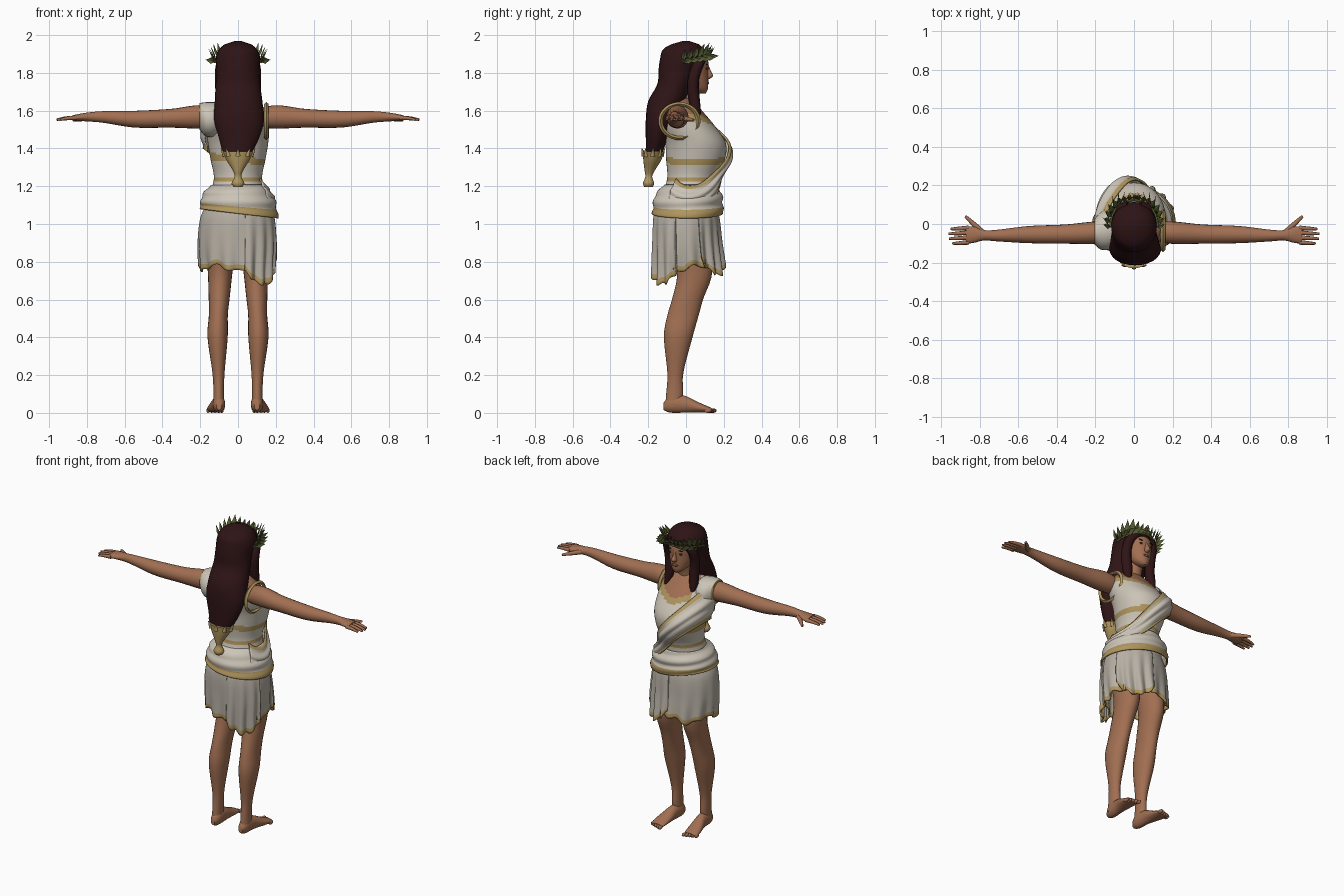
import bpy, bmesh
from math import sin, cos, pi, radians, exp
from mathutils import Vector

if "Cube" in bpy.data.objects:
    bpy.data.objects.remove(bpy.data.objects["Cube"])


def material(name, r, g, b):
    m = bpy.data.materials.new(name)
    m.use_nodes = True
    m.diffuse_color = (r, g, b, 1)
    bsdf = m.node_tree.nodes["Principled BSDF"]
    bsdf.inputs["Base Color"].default_value = (r, g, b, 1)
    bsdf.inputs["Roughness"].default_value = 0.9
    return m


SKIN = material("skin", .36, .16, .085)
CLOTH = material("cream cloth", .60, .55, .47)
SKIRT = material("grey cloth", .47, .43, .37)
GOLD = material("gold trim", .43, .30, .11)
HAIR = material("dark red hair", .028, .007, .008)
LEAF = material("olive leaf", .10, .12, .035)
LIP = material("lips", .24, .075, .05)
EYE = material("eyes", .06, .03, .02)


def finish(name, bm, mats, smooth=True):
    mesh = bpy.data.meshes.new(name)
    bm.to_mesh(mesh)
    bm.free()
    for m in mats:
        mesh.materials.append(m)
    ob = bpy.data.objects.new(name, mesh)
    bpy.context.collection.objects.link(ob)
    if smooth:
        bpy.ops.object.select_all(action='DESELECT')
        ob.select_set(True)
        bpy.context.view_layer.objects.active = ob
        bpy.ops.object.shade_smooth_by_angle(angle=radians(50))
    return ob


def sample(secs, t):
    """Smooth curve through the sections, evaluated at position t."""
    t = min(max(t, secs[0][0]), secs[-1][0])
    i = max(j for j in range(len(secs) - 1) if secs[j][0] <= t)
    a, b = secs[i], secs[i + 1]
    p, q = secs[max(i - 1, 0)], secs[min(i + 2, len(secs) - 1)]
    h = b[0] - a[0]
    u = (t - a[0]) / h
    out = []
    for k in range(1, 5):
        ma = (b[k] - p[k]) / (b[0] - p[0]) * h
        mb = (q[k] - a[k]) / (q[0] - a[0]) * h
        out.append((2*u**3 - 3*u*u + 1)*a[k] + (u**3 - 2*u*u + u)*ma
                   + (3*u*u - 2*u**3)*b[k] + (u**3 - u*u)*mb)
    return out


def loft(name, axis, secs, mats, n=24, rings=24, rule=None):
    """Tube of ellipses; each section is position, two centres, two radii."""
    bm = bmesh.new()
    rows = []
    for j in range(rings + 1):
        t = secs[0][0] + (secs[-1][0] - secs[0][0]) * j / rings
        cu, cv, ru, rv = sample(secs, t)
        row = []
        for i in range(n):
            a = 2 * pi * i / n
            p = [cu + max(ru, .002) * cos(a), cv + max(rv, .002) * sin(a)]
            p.insert("xyz".index(axis), t)
            row.append(bm.verts.new(p))
        rows.append(row)
    for r, s in zip(rows, rows[1:]):
        for i in range(n):
            bm.faces.new((r[i], r[(i+1) % n], s[(i+1) % n], s[i]))
    bm.faces.new(rows[0])
    bm.faces.new(rows[-1])
    bmesh.ops.recalc_face_normals(bm, faces=bm.faces)
    if rule:
        for f in bm.faces:
            f.material_index = rule(f.calc_center_median())
    return finish(name, bm, mats)


def drape(name, prof, a0, a1, top, bottom, puff, mats, rule, n=72, k=24):
    """Sheet of cloth around a body profile between two height functions."""
    bm = bmesh.new()
    grid = []
    for i in range(n + 1):
        a = radians(a0 + (a1 - a0) * i / n)
        col = []
        for j in range(k + 1):
            v = j / k
            z = top(a) * (1 - v) + bottom(a) * v
            cx, cy, rx, ry = sample(prof, z)
            d = puff(a, v)
            col.append(bm.verts.new((cx + (rx + d) * cos(a), cy + (ry + d) * sin(a), z)))
        grid.append(col)
    for i in range(n):
        for j in range(k):
            f = bm.faces.new((grid[i][j], grid[i][j+1], grid[i+1][j+1], grid[i+1][j]))
            f.material_index = rule((j + .5) / k)
    bmesh.ops.remove_doubles(bm, verts=bm.verts, dist=.0001)
    ob = finish(name, bm, mats)
    mod = ob.modifiers.new("thickness", 'SOLIDIFY')
    mod.thickness = .008
    mod.offset = 0


def ball(name, loc, size, mat):
    bm = bmesh.new()
    bmesh.ops.create_uvsphere(bm, u_segments=14, v_segments=8, radius=1)
    for v in bm.verts:
        v.co = Vector(loc) + Vector(c * s for c, s in zip(v.co, size))
    return finish(name, bm, [mat])


def strand(name, pts, mat):
    """Tapered tube along points of x, y, z, radius."""
    cu = bpy.data.curves.new(name, 'CURVE')
    cu.dimensions = '3D'
    cu.bevel_depth, cu.bevel_resolution, cu.resolution_u = 1, 2, 5
    cu.use_fill_caps = True
    sp = cu.splines.new('NURBS')
    sp.points.add(len(pts) - 1)
    for p, (x, y, z, r) in zip(sp.points, pts):
        p.co, p.radius = (x, y, z, 1), r
    sp.use_endpoint_u, sp.order_u = True, 3
    cu.materials.append(mat)
    bpy.context.collection.objects.link(bpy.data.objects.new(name, cu))


# Limbs, mirrored left and right
for s, side in ((1, "left"), (-1, "right")):
    loft(side + "_leg", "z", [(.03, s*.102, -.07, .03, .04), (.1, s*.102, -.06, .028, .045),
         (.2, s*.103, -.057, .031, .041), (.41, s*.108, -.04, .054, .077),
         (.52, s*.104, -.015, .05, .083), (.6, s*.1, .008, .055, .082),
         (.73, s*.095, .045, .064, .092), (.9, s*.09, .03, .08, .1)], [SKIN])
    loft(side + "_foot", "y", [(-.118, s*.1, .035, .014, .02), (-.09, s*.1, .045, .03, .043),
         (-.01, s*.104, .046, .034, .045), (.06, s*.114, .03, .044, .029),
         (.115, s*.12, .018, .045, .017), (.135, s*.12, .014, .038, .012)], [SKIN], rings=16)
    for i in range(5):
        ball(side + "_toe", (s*(.086 + .018*i), .143 - .007*i, .012), (.01, .02, .012), SKIN)
    arm = [(.11, -.04, 1.56, .05, .05), (.2, -.045, 1.567, .058, .062), (.35, -.052, 1.56, .05, .05),
           (.55, -.055, 1.555, .044, .044), (.72, -.06, 1.567, .029, .03), (.78, -.058, 1.567, .027, .025),
           (.83, -.055, 1.565, .043, .02), (.87, -.058, 1.562, .043, .015)]
    if s < 0:
        arm = [(-a[0], *a[1:]) for a in reversed(arm)]
    loft(side + "_arm", "x", arm, [SKIN], n=20, rings=30)
    for i, length in enumerate((.075, .092, .095, .085)):
        y = -.095 + .025 * i
        strand(side + "_finger", [(s*.855, y, 1.562, .012), (s*(.86 + length*.6), y - .004, 1.562, .011),
               (s*(.865 + length), y - .006, 1.552, .006)], SKIN)
    strand(side + "_thumb", [(s*.79, -.04, 1.562, .016), (s*.83, .0, 1.557, .014),
           (s*.873, .04, 1.55, .007)], SKIN)

# Torso with bare neckline, gold neck edge and belts
TORSO = [(1.02, 0, .01, .18, .155), (1.13, 0, .012, .158, .145), (1.24, 0, .03, .128, .13),
         (1.34, 0, .05, .145, .155), (1.43, 0, .05, .16, .16), (1.52, 0, .01, .165, .142),
         (1.6, 0, -.02, .15, .105), (1.645, 0, -.03, .10, .075), (1.67, 0, -.03, .05, .05)]


def bodice(c):
    neck = 1.535 + .35 * abs(c.x) if c.y > 0 else 1.59
    if c.z > neck and c.x > -.1:
        return 1
    if c.z > neck - .035 and c.x > -.1:
        return 2
    return 2 if 1.225 < c.z < 1.25 or 1.325 < c.z + .1 * c.x < 1.36 else 0


loft("bodice", "z", TORSO, [CLOTH, SKIN, GOLD], n=64, rings=60, rule=bodice)
loft("neck", "z", [(1.6, 0, -.02, .065, .06), (1.66, 0, -.005, .048, .048),
     (1.75, 0, .015, .045, .05)], [SKIN], rings=10)

# Shoulder drape on one side, trimmed armhole on the other
loft("shoulder_drape", "x", [(-.205, -.04, 1.57, .066, .07), (-.17, -.035, 1.555, .098, .09),
     (-.12, -.03, 1.555, .1, .09), (-.06, -.03, 1.57, .06, .06)], [CLOTH, GOLD],
     rule=lambda c: int(c.x < -.198))
bm = bmesh.new()
ring = []
for i in range(32):
    a = 2 * pi * i / 32
    ring.append([bm.verts.new((.15 + w, -.035 + .1 * cos(a) * (1 + g), 1.545 + .09 * sin(a) * (1 + g)))
                 for w, g in ((-.012, 0), (0, .12), (.012, 0), (0, -.12))])
for i in range(32):
    for j in range(4):
        bm.faces.new((ring[i][j], ring[i][j-1], ring[(i+1) % 32][j-1], ring[(i+1) % 32][j]))
bmesh.ops.recalc_face_normals(bm, faces=bm.faces)
finish("armhole_trim", bm, [GOLD])

# Sash, hip fold, skirt and two hanging panels
drape("sash", TORSO, -35, 205, lambda a: 1.41 - .21*cos(a), lambda a: 1.235 - .165*cos(a),
      lambda a, v: .012 + .022*sin(pi*min(v, .75)) + .004*sin(6*pi*v),
      [CLOTH, GOLD], lambda v: int(v > .88 or v < .12))
drape("hip_fold", TORSO, 0, 360, lambda a: 1.205, lambda a: 1.055 - .025*cos(a),
      lambda a, v: .006 + .028*sin(pi*min(v, .6)) + .004*sin(5*pi*v + a),
      [CLOTH, GOLD], lambda v: int(v > .74))
HIPS = [(.64, -.005, .015, .19, .18), (.76, -.005, .01, .194, .176), (.9, -.005, .003, .203, .17),
        (1.03, -.003, 0, .193, .165), (1.1, 0, 0, .165, .15)]
drape("skirt", HIPS, 0, 360, lambda a: 1.1, lambda a: .765 + .015*sin(5*a) + .008*sin(11*a),
      lambda a, v: .009*v*v*sin(13*a), [SKIRT, GOLD], lambda v: int(v > .93), n=120)
for label, a0, a1, low in (("back", -78, -18, .68), ("front", 22, 88, .73)):
    mid = radians((a0 + a1) / 2)
    drape(label + "_hanging_panel", HIPS, a0, a1, lambda a: 1.07,
          lambda a: low + .25 * (a - mid)**2 + .008*sin(22*a),
          lambda a, v: .008 + .008*v + .011*v*sin(19*a), [SKIRT, GOLD], lambda v: int(v > .93))

# Head and face
loft("head", "z", [(1.692, 0, .085, .015, .02), (1.712, 0, .07, .042, .045), (1.75, 0, .045, .065, .073),
     (1.8, 0, .028, .08, .09), (1.86, 0, .02, .084, .098), (1.92, 0, .005, .065, .08)], [SKIN])
loft("nose", "z", [(1.768, 0, .115, .01, .01), (1.782, 0, .122, .017, .022),
     (1.81, 0, .115, .01, .017), (1.845, 0, .106, .008, .012)], [SKIN], n=12, rings=10)
ball("lips", (0, .115, 1.747), (.022, .008, .008), LIP)
for s in (-1, 1):
    ball("eye", (s*.034, .109, 1.823), (.015, .005, .006), EYE)
    ball("eyebrow", (s*.036, .111, 1.845), (.02, .005, .003), HAIR)

# Long hair, face framing locks and the gold hair tie
loft("hair", "z", [(1.37, -.005, -.17, .075, .042), (1.45, .005, -.155, .105, .058),
     (1.55, .006, -.135, .132, .078), (1.65, .003, -.1, .126, .1), (1.74, 0, -.06, .118, .092),
     (1.82, 0, -.04, .113, .105), (1.875, 0, -.012, .118, .125), (1.925, 0, -.013, .1, .108),
     (1.957, 0, -.003, .06, .063), (1.968, 0, 0, .02, .02)], [HAIR], rings=36)
for s in (-1, 1):
    strand("side_lock", [(s*.03, .1, 1.895, .02), (s*.09, .075, 1.87, .028), (s*.095, .035, 1.77, .03),
           (s*.085, .04, 1.67, .032), (s*.095, .055, 1.6, .025), (s*.09, .075, 1.55, .006)], HAIR)
loft("hair_tie", "z", [(1.195, 0, -.198, .022, .022), (1.215, 0, -.198, .034, .03),
     (1.25, 0, -.197, .018, .018), (1.28, 0, -.193, .026, .026), (1.34, 0, -.178, .062, .048),
     (1.385, 0, -.173, .082, .056)], [GOLD], rings=20)
for i in range(8):
    a = 2 * pi * i / 8
    strand("tie_point", [(.068*cos(a), -.177 + .046*sin(a), 1.36, .014),
           (.09*cos(a), -.173 + .06*sin(a), 1.40, .002)], GOLD)

# Laurel wreath open at the back
arc = [radians(-5 + 190 * i / 16) for i in range(17)]
stem = [(.122*cos(a), -.005 + .13*sin(a), 1.86 + .025*sin(a)) for a in arc]
strand("wreath_stem", [(*p, .006) for p in stem], LEAF)
bm = bmesh.new()
for i, (a, p) in enumerate(zip(arc, stem)):
    lean = 1 if a < pi / 2 else -1
    out = Vector((cos(a), sin(a), 0))
    along = Vector((-sin(a), cos(a), 0)) * lean
    size = .06 + .035 * exp(-((abs(cos(a)) - .8) / .25)**2)
    for lift, swing in ((1.1, .25), (.15, .8)):
        d = (out * .55 + along * swing + Vector((0, 0, lift))).normalized()
        w = d.cross(out).normalized() * size * .2
        o = Vector(p)
        base, tip, rib = [bm.verts.new(q) for q in (o, o + d*size, o + d*size*.45 - out*.006)]
        l, r = bm.verts.new(o + d*size*.45 + w), bm.verts.new(o + d*size*.45 - w)
        for tri in ((base, l, rib), (l, tip, rib), (tip, r, rib), (r, base, rib)):
            bm.faces.new(tri)
finish("wreath_leaves", bm, [LEAF], smooth=False)
